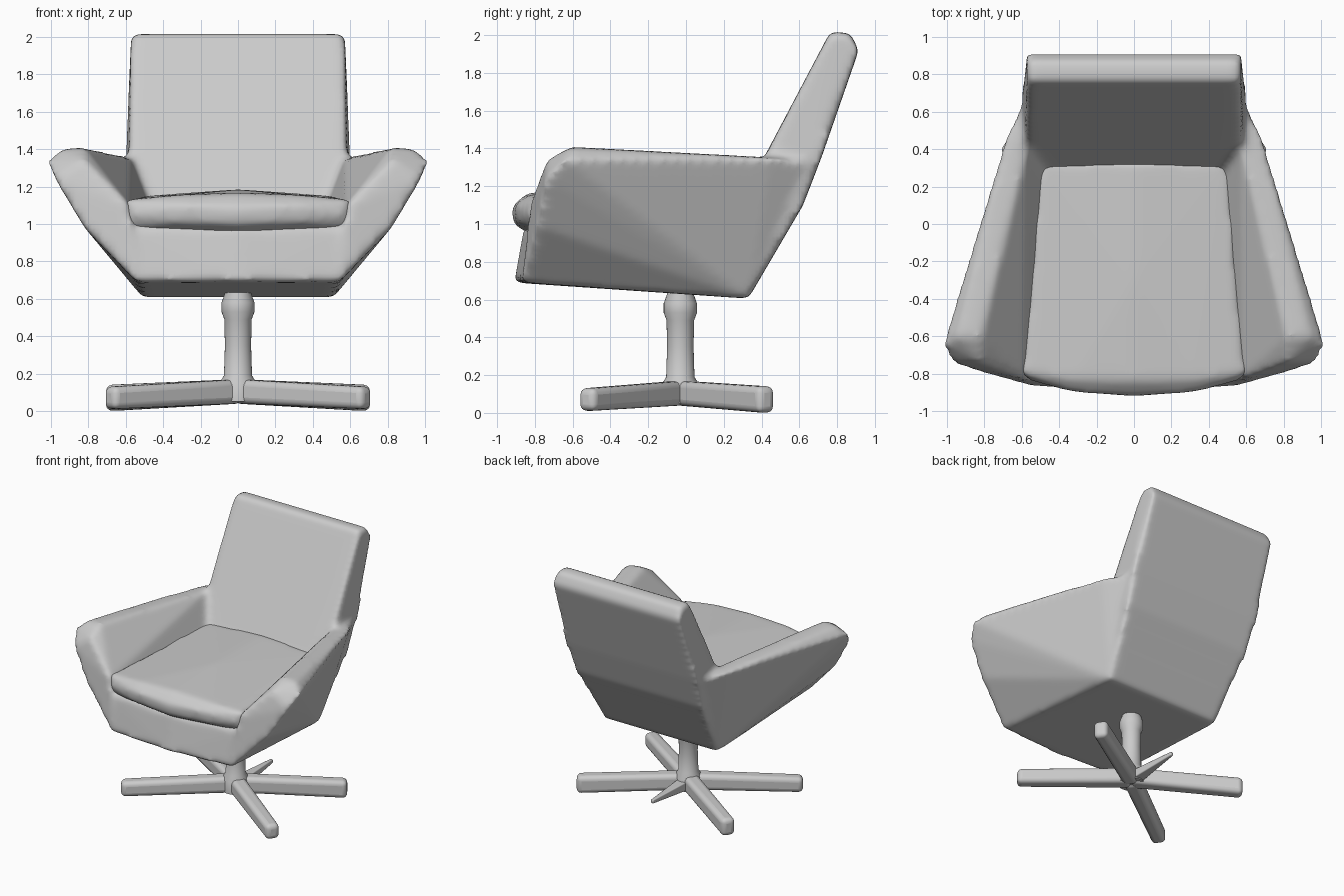
import bpy, bmesh, math
from mathutils import Vector

if "Cube" in bpy.data.objects:
    bpy.data.objects.remove(bpy.data.objects["Cube"])


def finish(bm, name):
    bmesh.ops.recalc_face_normals(bm, faces=bm.faces[:])
    me = bpy.data.meshes.new(name)
    bm.to_mesh(me)
    bm.free()
    ob = bpy.data.objects.new(name, me)
    bpy.context.collection.objects.link(ob)
    return ob


def hull(bm, pts):
    verts = [bm.verts.new(p) for p in pts]
    r = bmesh.ops.convex_hull(bm, input=verts)
    loose = {v for v in verts if v.is_valid and not v.link_faces}
    bmesh.ops.delete(bm, geom=list(loose), context='VERTS')
    return r


def both(pts):
    return [(s * x, y, z) for x, y, z in pts for s in ((1, -1) if x else (1,))]


def soften(ob, voxel, repeat):
    m = ob.modifiers.new("Remesh", 'REMESH')
    m.mode = 'VOXEL'
    m.voxel_size = voxel
    m.use_smooth_shade = True
    s = ob.modifiers.new("Smooth", 'SMOOTH')
    s.factor = 0.5
    s.iterations = repeat


def smooth_shade(ob):
    bpy.ops.object.select_all(action='DESELECT')
    ob.select_set(True)
    bpy.context.view_layer.objects.active = ob
    bpy.ops.object.shade_smooth_by_angle(angle=math.radians(40))


# Upholstered shell: base, backrest and two flared arms blended together
base = [(0.54, -0.87, 0.69), (0, -0.91, 0.69), (0.51, 0.33, 0.605),
        (0.60, -0.82, 0.99), (0, -0.86, 0.97), (0.46, 0.35, 1.10), (0.52, 0.60, 1.08)]
back = [(0.51, 0.33, 0.605), (0.58, 0.62, 1.10), (0.60, 0.72, 1.36),
        (0.575, 0.915, 1.92), (0.57, 0.87, 2.01), (0.57, 0.765, 2.02),
        (0.47, 0.29, 1.12), (0.58, 0.42, 1.36)]
arm = [(0.54, -0.87, 0.69), (0.83, -0.79, 0.99), (0.98, -0.74, 1.24),
       (1.02, -0.64, 1.34), (0.94, -0.60, 1.405), (0.82, -0.74, 1.34),
       (0.82, -0.61, 1.41), (0.58, -0.83, 1.10), (0.51, 0.33, 0.605),
       (0.69, 0.45, 1.35), (0.59, 0.67, 1.33), (0.57, 0.42, 1.355), (0.45, 0.30, 1.05)]
bm = bmesh.new()
hull(bm, both(base))
hull(bm, both(back))
for s in (1, -1):
    hull(bm, [(s * x, y, z) for x, y, z in arm])
soften(finish(bm, "shell"), 0.022, 9)

# Seat cushion with a crowned top and a rolled front edge
cushion = [(0.50, 0.34, 1.00), (0.50, 0.34, 1.15), (0, 0.34, 1.18),
           (0.60, -0.78, 0.97), (0.60, -0.80, 1.13), (0.56, -0.84, 1.05),
           (0.32, -0.89, 1.01), (0.32, -0.90, 1.10), (0.32, -0.83, 1.155),
           (0, -0.915, 1.00), (0, -0.925, 1.09), (0, -0.84, 1.165),
           (0, -0.82, 0.94), (0, -0.30, 1.185)]
bm = bmesh.new()
hull(bm, both(cushion))
soften(finish(bm, "seat_cushion"), 0.022, 9)

# Pedestal column, turned from a profile
cy = -0.03
profile = [(0, 0.05), (0.10, 0.05), (0.10, 0.15), (0.075, 0.19), (0.07, 0.35),
           (0.073, 0.49), (0.088, 0.53), (0.088, 0.58), (0.07, 0.63), (0.07, 0.70), (0, 0.70)]
bm = bmesh.new()
vs = [bm.verts.new((r, cy, z)) for r, z in profile]
es = [bm.edges.new(p) for p in zip(vs, vs[1:])]
bmesh.ops.spin(bm, geom=vs + es, cent=(0, cy, 0), axis=(0, 0, 1),
               angle=math.tau, steps=32)
bmesh.ops.remove_doubles(bm, verts=bm.verts[:], dist=1e-4)
smooth_shade(finish(bm, "column"))


def spoke(name, end, w0, w1, z_in, z_out, bevel):
    """Tapered bar from the column to end; z ranges at hub and tip."""
    hub, tip = Vector((0, cy, 0)), Vector((*end, 0))
    d = (tip - hub).normalized()
    side = Vector((-d.y, d.x, 0))
    bm = bmesh.new()
    hull(bm, [p + side * w * s + Vector((0, 0, z))
              for p, w, zs in ((hub, w0, z_in), (tip, w1, z_out))
              for s in (1, -1) for z in zs])
    bmesh.ops.dissolve_limit(bm, angle_limit=0.02, verts=bm.verts[:], edges=bm.edges[:])
    ob = finish(bm, name)
    b = ob.modifiers.new("Bevel", 'BEVEL')
    b.width = bevel
    b.segments = 4
    smooth_shade(ob)


# Four-star base legs
for side, sx in (("right", 1), ("left", -1)):
    spoke("rear_leg_" + side, (sx * 0.69, 0.43), 0.06, 0.053, (0.04, 0.17), (0.0, 0.14), 0.035)
    spoke("front_leg_" + side, (sx * 0.69, -0.53), 0.06, 0.053, (0.04, 0.17), (0.01, 0.13), 0.035)

# Short pointed spur behind the hub
spoke("rear_spur", (0, 0.44), 0.05, 0.012, (0.05, 0.13), (0.09, 0.12), 0.008)
